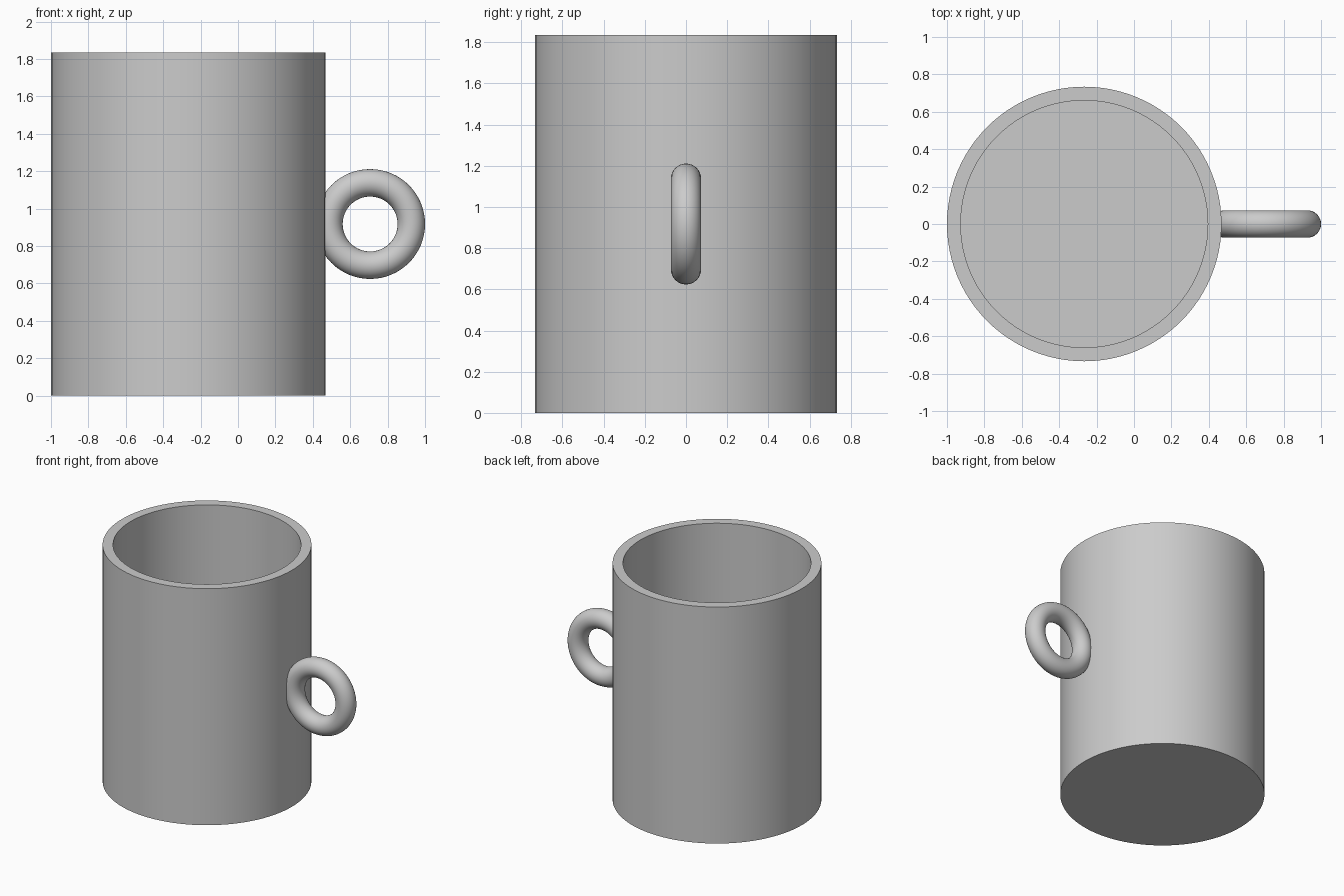
import bpy
import bmesh
import math
from mathutils import Matrix

cube = bpy.data.objects.get("Cube")
if cube:
    bpy.data.objects.remove(cube, do_unlink=True)

UNIT = 2 / 109              # whole mug is 109 units long
WALL = 4 * UNIT
RADIUS = 40 * UNIT
HEIGHT = 100 * UNIT
CUP_X = -1 + RADIUS
HANDLE_RADIUS = 12 * UNIT
HANDLE_X = 1 - HANDLE_RADIUS - WALL

# Plain grey material
grey = bpy.data.materials.new("light_grey")
grey.use_nodes = True
colour = (0.6, 0.6, 0.6, 1)
grey.diffuse_color = colour
grey.node_tree.nodes["Principled BSDF"].inputs["Base Color"].default_value = colour


def finish(obj, name):
    obj.name = name
    obj.data.name = name
    obj.data.materials.append(grey)
    bpy.ops.object.select_all(action='DESELECT')
    obj.select_set(True)
    bpy.context.view_layer.objects.active = obj
    bpy.ops.object.shade_smooth_by_angle(angle=math.radians(30))


# Cup body: solid cylinder whose top is inset for the rim, then pushed down to the floor
bm = bmesh.new()
bmesh.ops.create_cone(bm, cap_ends=True, segments=96, radius1=RADIUS, radius2=RADIUS,
                      depth=HEIGHT, matrix=Matrix.Translation((0, 0, HEIGHT / 2)))
top = max(bm.faces, key=lambda f: f.calc_center_median().z)
bmesh.ops.inset_region(bm, faces=[top], thickness=WALL)
well = bmesh.ops.extrude_discrete_faces(bm, faces=[top])["faces"][0]
bmesh.ops.translate(bm, verts=well.verts, vec=(0, 0, WALL - HEIGHT))
bmesh.ops.recalc_face_normals(bm, faces=bm.faces)
mesh = bpy.data.meshes.new("cup_body")
bm.to_mesh(mesh)
bm.free()
body = bpy.data.objects.new("cup_body", mesh)
bpy.context.collection.objects.link(body)
body.location.x = CUP_X
finish(body, "cup_body")

# Ring handle, sunk into the wall
bpy.ops.mesh.primitive_torus_add(major_radius=HANDLE_RADIUS, minor_radius=WALL,
                                 major_segments=64, minor_segments=32,
                                 location=(HANDLE_X, 0, HEIGHT / 2),
                                 rotation=(math.pi / 2, 0, 0))
finish(bpy.context.object, "ring_handle")
